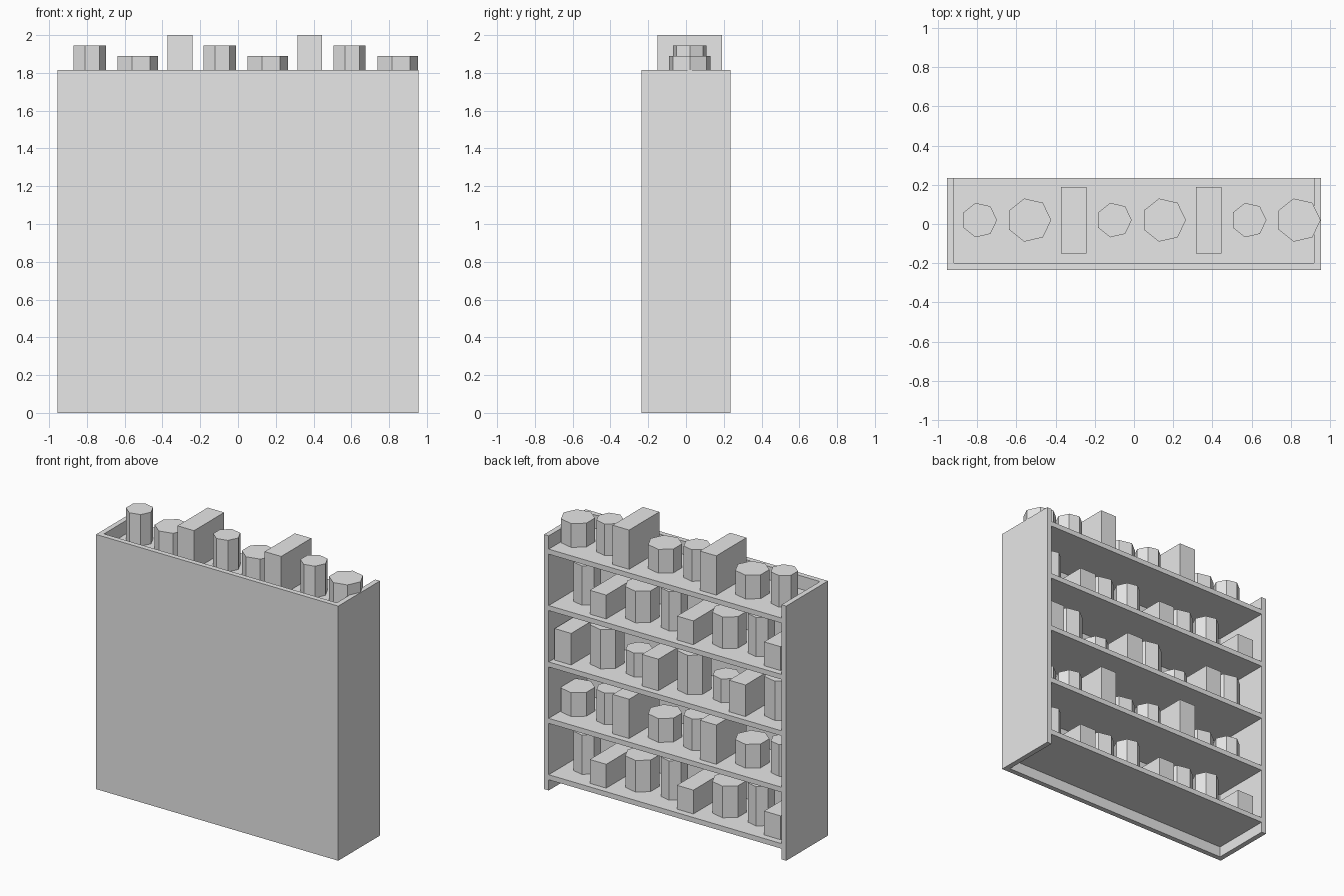
import bpy, bmesh, math
from mathutils import Matrix

if "Cube" in bpy.data.objects:
    bpy.data.objects.remove(bpy.data.objects["Cube"])

mat = bpy.data.materials.new("light_grey")
mat.diffuse_color = (0.8, 0.8, 0.8, 1)
mat.use_nodes = True
mat.node_tree.nodes["Principled BSDF"].inputs["Base Color"].default_value = mat.diffuse_color

W, D, H, T = 0.955, 0.235, 1.815, 0.037   # half width, half depth, height, board thickness


def finish(name, bm):
    me = bpy.data.meshes.new(name)
    bm.to_mesh(me)
    bm.free()
    me.materials.append(mat)
    bpy.context.collection.objects.link(bpy.data.objects.new(name, me))


def box(name, x0, x1, y0, y1, z0, z1):
    bm = bmesh.new()
    m = Matrix.Translation(((x0 + x1) / 2, (y0 + y1) / 2, (z0 + z1) / 2))
    bmesh.ops.create_cube(bm, size=1, matrix=m @ Matrix.Diagonal((x1 - x0, y1 - y0, z1 - z0, 1)))
    finish(name, bm)


def jar(name, x, y, z, r, h):
    # seven-sided prism with one corner pointing along +x
    bm = bmesh.new()
    m = Matrix.Translation((x, y, z + h / 2)) @ Matrix.Rotation(-math.pi / 2, 4, 'Z')
    bmesh.ops.create_cone(bm, cap_ends=True, segments=7, radius1=r, radius2=r, depth=h, matrix=m)
    finish(name, bm)


# Cabinet carcass: closed on the -y side, open on the +y side
box("back_panel", -W + T, W - T, -D, -D + T, 0, H)
box("side_panel_left", -W, -W + T, -D, D, 0, H)
box("side_panel_right", W - T, W, -D, D, 0, H)

# Shelves with goods packed side by side; kinds and heights cycle per row
widths = (0.18, 0.226, 0.13)          # small jar, large jar, carton
heights = (0.225, 0.17, 0.28)
GAP, Y = 0.0505, 0.02
for row in range(5):
    top = 1.72 - row * 0.402
    box(f"shelf_{row}", -W + T, W - T, -D + T, D, top - 0.036, top)
    x = -0.879
    for i in range(8):
        kind = (i - row) % 3
        w, h = widths[kind], heights[(i + row) % 3]
        if kind == 2:
            box(f"carton_{row}_{i}", x, x + w, Y - 0.17, Y + 0.17, top, top + h)
        else:
            jar(f"jar_{row}_{i}", x + w / 2, Y, top, w / 2, h)
        x += w + GAP
